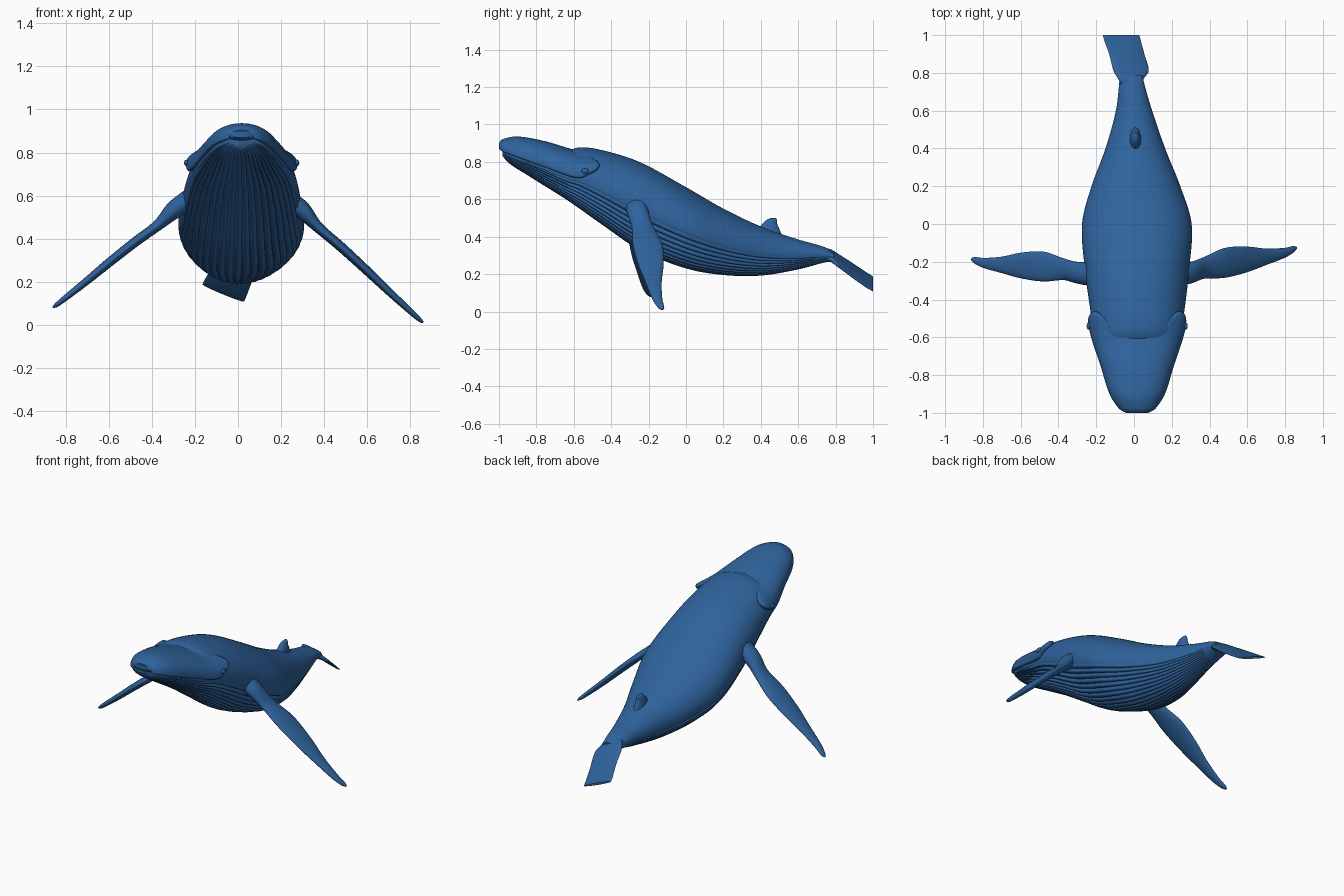
import bpy, bmesh, math

if "Cube" in bpy.data.objects:
    bpy.data.objects.remove(bpy.data.objects["Cube"])

blue = bpy.data.materials.new("ocean_blue")
blue.use_nodes = True
COLOR = (0.028, 0.125, 0.335, 1)
blue.diffuse_color = COLOR
blue.node_tree.nodes["Principled BSDF"].inputs["Base Color"].default_value = COLOR


def sample(rows, t):
    """Smooth interpolation of table rows keyed by their first column."""
    n = len(rows)
    t = min(max(t, rows[0][0]), rows[-1][0])
    i = max(k for k in range(n - 1) if rows[k][0] <= t)
    a, b = rows[i], rows[i + 1]
    before, after = rows[max(i - 1, 0)], rows[min(i + 2, n - 1)]
    h = b[0] - a[0]
    f = (t - a[0]) / h
    out = []
    for c in range(1, len(a)):
        ma = (b[c] - before[c]) / (b[0] - before[0]) * h
        mb = (after[c] - a[c]) / (after[0] - a[0]) * h
        out.append((2 * f**3 - 3 * f**2 + 1) * a[c] + (f**3 - 2 * f**2 + f) * ma
                   + (3 * f**2 - 2 * f**3) * b[c] + (f**3 - f**2) * mb)
    return out


def spread(rows, count):
    """Evenly spaced keys over a table, with their interpolated values."""
    lo, hi = rows[0][0], rows[-1][0]
    for k in range(count + 1):
        t = lo + (hi - lo) * k / count
        yield t, sample(rows, t)


def skin(name, rings, closed=True):
    """Join rows of points with quads; closed rows also get end caps."""
    bm = bmesh.new()
    grid = [[bm.verts.new(p) for p in ring] for ring in rings]
    n = len(grid[0])
    for r, s in zip(grid, grid[1:]):
        for j in range(n if closed else n - 1):
            k = (j + 1) % n
            bm.faces.new((r[j], r[k], s[k], s[j]))
    if closed:
        bm.faces.new(grid[0])
        bm.faces.new(grid[-1])
        bmesh.ops.recalc_face_normals(bm, faces=bm.faces)
    mesh = bpy.data.meshes.new(name)
    bm.to_mesh(mesh)
    bm.free()
    mesh.materials.append(blue)
    ob = bpy.data.objects.new(name, mesh)
    bpy.context.collection.objects.link(ob)
    bpy.ops.object.select_all(action="DESELECT")
    ob.select_set(True)
    bpy.context.view_layer.objects.active = ob
    bpy.ops.object.shade_smooth_by_angle(angle=math.radians(50))
    return ob


def circle(count):
    return [math.tau * k / count for k in range(count)]


# Body with lower jaw: y, centre x, half width, top z, bottom z
BODY = [
    (-0.98, 0.015, 0.06, 0.875, 0.83), (-0.95, 0.015, 0.105, 0.88, 0.795),
    (-0.85, 0.015, 0.15, 0.88, 0.73), (-0.65, 0.018, 0.215, 0.855, 0.605),
    (-0.57, 0.018, 0.23, 0.878, 0.55), (-0.45, 0.018, 0.25, 0.863, 0.465),
    (-0.25, 0.016, 0.275, 0.80, 0.33), (0, 0.015, 0.29, 0.665, 0.23),
    (0.2, 0.01, 0.235, 0.55, 0.195), (0.4, 0.007, 0.158, 0.455, 0.192),
    (0.6, 0, 0.096, 0.385, 0.225), (0.74, -0.012, 0.067, 0.345, 0.262),
    (0.79, -0.015, 0.06, 0.315, 0.268),
]
PLEATS = 44
rings = []
for y, (cx, w, top, low) in spread(BODY, 110):
    depth = 0.014 * min(1, (0.76 - y) / 0.7, (y + 1.0) / 0.2)
    ring = []
    for a in circle(264):
        # Ventral pleats: narrow grooves that fade out up the flank
        mask = min(max((-math.sin(a) - 0.12) / 0.12, 0), 1)
        cut = max(depth, 0) * mask * (1 - abs(math.sin(a * PLEATS / 2))) ** 1.5
        ring.append((cx + (w - cut) * math.cos(a), y,
                     (top + low) / 2 + ((top - low) / 2 - cut) * math.sin(a)))
    rings.append(ring)
skin("body", rings)

# Upper jaw: a shell over the head with swept-back cheek lobes
JAW = [  # y, half width, top z, rim z
    (-1.0, 0.06, 0.905, 0.865), (-0.98, 0.095, 0.922, 0.852),
    (-0.9, 0.147, 0.936, 0.822), (-0.75, 0.195, 0.91, 0.768),
    (-0.6, 0.245, 0.866, 0.715), (-0.5, 0.266, 0.85, 0.718), (-0.44, 0.264, 0.84, 0.74),
]
BACK = [(0, -0.58), (0.25, -0.575), (0.42, -0.51), (0.6, -0.465), (0.85, -0.48), (1, -0.56)]
rings = []
for v in range(31):
    ring = []
    for k in range(49):
        u = k / 24 - 1
        y = -1 + (sample(BACK, abs(u))[0] + 1) * (v / 30) ** 1.4
        w, top, rim = sample(JAW, y)
        a = u * math.pi / 2
        ring.append((0.017 + w * math.sin(a), y,
                     rim + (top - rim) * max(math.cos(a), 0) ** 0.8))
    rings.append(ring)
jaw = skin("upper_jaw", rings, closed=False)
shell = jaw.modifiers.new("shell", "SOLIDIFY")
shell.thickness = 0.03
shell.offset = -1
jaw.modifiers.new("rounding", "SUBSURF").levels = 1

# Snout front closing the shell
snout = [[(0.017 + w * math.cos(a), y, 0.885 + h * math.sin(a)) for a in circle(32)]
         for y, w, h in ((-1, 0.058, 0.016), (-0.985, 0.08, 0.028), (-0.94, 0.1, 0.035))]
skin("snout", snout)

# Eyes set low in the cheek lobes
for side, label in ((1, "left"), (-1, "right")):
    bpy.ops.mesh.primitive_uv_sphere_add(segments=20, ring_count=12, radius=0.016,
                                         location=(0.017 + side * 0.258, -0.54, 0.752))
    eye = bpy.context.object
    eye.name = label + "_eye"
    eye.scale = (0.6, 1.2, 0.9)
    eye.data.materials.append(blue)
    bpy.ops.object.shade_smooth()

# Flippers: x, leading y, trailing y, z, half thickness
FLIPPER = [
    (0.22, -0.33, -0.2, 0.585, 0.05), (0.3, -0.315, -0.2, 0.53, 0.042),
    (0.37, -0.29, -0.175, 0.455, 0.026), (0.48, -0.285, -0.127, 0.36, 0.023),
    (0.6, -0.255, -0.12, 0.25, 0.021), (0.7, -0.217, -0.13, 0.155, 0.018),
    (0.8, -0.178, -0.126, 0.063, 0.014), (0.845, -0.15, -0.116, 0.022, 0.01),
    (0.86, -0.134, -0.12, 0.01, 0.004),
]
for side, label in ((1, "left"), (-1, "right")):
    rings = []
    for x, (lead, trail, z, thick) in spread(FLIPPER, 48):
        # The right flipper is swept a little further forward and higher
        f = max(0, (x - 0.3) / 0.56) if side < 0 else 0
        mid, chord = (lead + trail) / 2 - 0.06 * f, (trail - lead) / 2
        rings.append([(side * (x + 0.65 * thick * math.sin(a)), mid + chord * math.cos(a),
                       z + 0.07 * f + 0.75 * thick * math.sin(a)) for a in circle(32)])
    skin(label + "_flipper", rings)

# Tail fluke: y, right x, left x, right z, left z, half thickness
FLUKE = [
    (0.72, -0.06, 0.035, 0.315, 0.295, 0.03), (0.77, -0.085, 0.052, 0.32, 0.28, 0.028),
    (0.81, -0.108, 0.078, 0.305, 0.245, 0.02), (0.9, -0.132, 0.055, 0.25, 0.175, 0.015),
    (0.97, -0.157, 0.036, 0.205, 0.125, 0.01), (1.0, -0.165, 0.028, 0.187, 0.108, 0.007),
]
rings = []
for y, (x0, x1, z0, z1, thick) in spread(FLUKE, 28):
    ring = []
    for a in circle(40):
        f = (1 + math.cos(a)) / 2
        ring.append((x0 + (x1 - x0) * f, y, z0 + (z1 - z0) * f + thick * math.sin(a)))
    rings.append(ring)
skin("tail_fluke", rings)

# Dorsal fin: z, front y, back y, half width
DORSAL = [
    (0.39, 0.34, 0.52, 0.035), (0.44, 0.385, 0.5, 0.028), (0.47, 0.41, 0.487, 0.022),
    (0.49, 0.43, 0.487, 0.014), (0.499, 0.45, 0.48, 0.005),
]
skin("dorsal_fin", [
    [(0.008 + w * math.sin(a), (y0 + y1) / 2 + (y1 - y0) / 2 * math.cos(a), z) for a in circle(32)]
    for z, (y0, y1, w) in spread(DORSAL, 16)])
